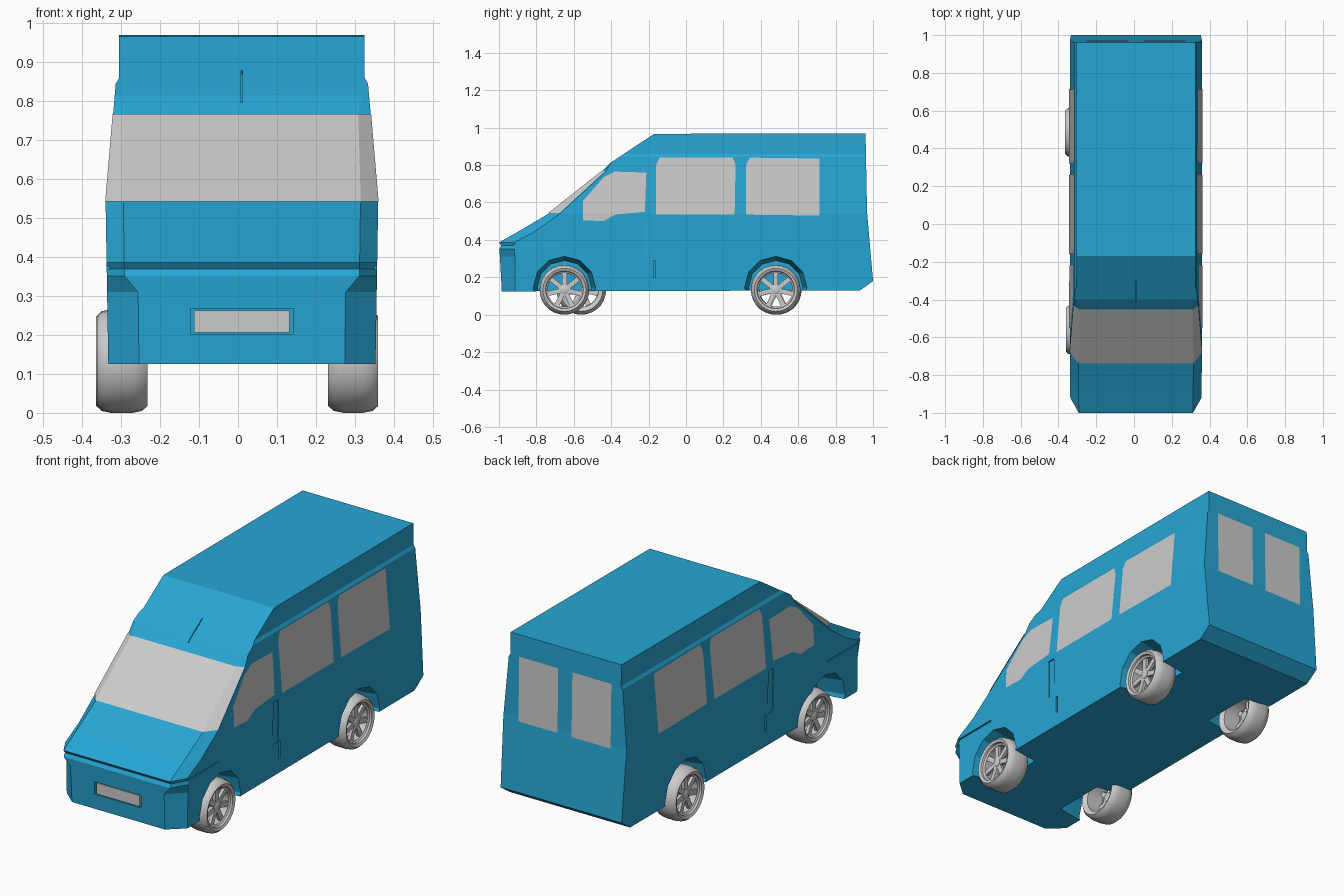
import bpy, bmesh, math
from mathutils import Matrix, Vector

if "Cube" in bpy.data.objects:
    bpy.data.objects.remove(bpy.data.objects["Cube"])

X0 = 0.01  # the body sits slightly off centre
blue = bpy.data.materials.new("blue_paint")
blue.diffuse_color = (0.02, 0.38, 0.66, 1)
blue.use_nodes = True
blue.node_tree.nodes["Principled BSDF"].inputs["Base Color"].default_value = blue.diffuse_color


def finish(bm, name, loc=(0, 0, 0), mat=None, smooth=False):
    bmesh.ops.recalc_face_normals(bm, faces=bm.faces)
    me = bpy.data.meshes.new(name)
    bm.to_mesh(me)
    bm.free()
    ob = bpy.data.objects.new(name, me)
    ob.location = loc
    bpy.context.collection.objects.link(ob)
    if mat:
        me.materials.append(mat)
    if smooth:
        bpy.ops.object.select_all(action='DESELECT')
        ob.select_set(True)
        bpy.context.view_layer.objects.active = ob
        bpy.ops.object.shade_smooth_by_angle(angle=math.radians(35))
    return ob


def add_box(bm, c, size, rot_x=0.0):
    m = Matrix.Translation(c) @ Matrix.Rotation(rot_x, 4, 'X') @ Matrix.Diagonal((*size, 1))
    bmesh.ops.create_cube(bm, size=1, matrix=m)


WIDTH = [(0.12, 0.343), (0.54, 0.35), (0.845, 0.324), (0.86, 0.315), (0.98, 0.315)]


def half_width(z):
    for (z0, w0), (z1, w1) in zip(WIDTH, WIDTH[1:]):
        if z <= z1:
            return w0 + (w1 - w0) * (z - z0) / (z1 - z0)
    return WIDTH[-1][1]


def split_at(bm, z):
    bmesh.ops.bisect_plane(bm, geom=bm.verts[:] + bm.edges[:] + bm.faces[:], dist=1e-5,
                           plane_co=(0, 0, z), plane_no=(0, 0, 1))


# Body side profile: y, z, set-back of the outer edge, inner column position
PROFILE = [
    (-0.985, 0.125, 0.07, 0.77), (-0.995, 0.31, 0.08, 0.77), (-0.998, 0.352, 0.08, 0.87),
    (-0.988, 0.37, 0.08, 0.87), (-1.0, 0.386, 0.08, 0.87), (-0.9, 0.443, 0.09, 0.87),
    (-0.735, 0.54, 0.06, 0.87), (-0.45, 0.765, 0.02, 0.90), (-0.40, 0.815, 0.0, 0.95),
    (-0.17, 0.967, 0, 0.95), (0.96, 0.97, 0, 0.95), (0.968, 0.55, 0, 0.9),
    (1.0, 0.18, 0, 0.9), (0.93, 0.13, 0, 0.9)]


def row_points(row):
    y, z, back, inner = row
    return [Vector((-1, y + back, z)), Vector((-inner, y, z)),
            Vector((inner, y, z)), Vector((1, y + back, z))]


bm = bmesh.new()
rows = [[bm.verts.new(p) for p in row_points(r)] for r in PROFILE]
for a, b in zip(rows, rows[1:] + rows[:1]):
    for i in range(3):
        bm.faces.new((a[i], a[i + 1], b[i + 1], b[i]))
for i in (0, 3):
    bm.faces.new([r[i] for r in rows])
for z, _ in WIDTH[1:4]:
    split_at(bm, z)
for v in bm.verts:
    v.co.x *= half_width(v.co.z)
body = finish(bm, "van_body", (X0, 0, 0), blue)

# Cutter: wheel arches, panel slots, plate recess, roof groove
bm = bmesh.new()
for s in (-1, 1):
    for y in (-0.65, 0.48):
        m = Matrix.Translation((s * 0.35, y, 0.145)) @ Matrix.Rotation(s * math.pi / 2, 4, 'Y')
        bmesh.ops.create_cone(bm, cap_ends=True, segments=12, radius1=0.145, radius2=0.19,
                              depth=0.3, matrix=m)
    add_box(bm, (s * 0.36, -0.80, 0.372), (0.04, 0.26, 0.008))
    add_box(bm, (s * 0.35, -0.168, 0.245), (0.03, 0.012, 0.09))
    add_box(bm, (s * 0.36, -0.205, 0.40), (0.034, 0.04, 0.22))
add_box(bm, (0, -1.0, 0.235), (0.265, 0.05, 0.066))
add_box(bm, (0, -0.362, 0.84), (0.004, 0.14, 0.02), math.atan2(0.152, 0.23))
cutter = finish(bm, "body_cutter", (X0, 0, 0))
cutter.hide_render = True
cutter.hide_viewport = True
cut = body.modifiers.new("openings", 'BOOLEAN')
cut.operation = 'DIFFERENCE'
cut.solver = 'EXACT'
cut.object = cutter

# Number plate in its recess
bm = bmesh.new()
add_box(bm, (0, -0.98, 0.235), (0.245, 0.02, 0.056))
finish(bm, "front_plate", (X0, 0, 0))

# Windscreen follows the body columns
bm = bmesh.new()
lift = Vector((0, -0.0025, 0.003))
pane = []
for r in (PROFILE[6], PROFILE[7]):
    pts = row_points(r)
    for p in pts:
        p.x *= half_width(p.z) + 0.001
    pane.append([bm.verts.new(p + lift) for p in pts])
for i in range(3):
    bm.faces.new((pane[0][i], pane[0][i + 1], pane[1][i + 1], pane[1][i]))
finish(bm, "windscreen", (X0, 0, 0))

# Side windows, laid on both flanks
SIDE_WINDOWS = {
    "front_door_window": [(-0.55, 0.505), (-0.44, 0.50), (-0.38, 0.535), (-0.22, 0.55),
                          (-0.212, 0.76), (-0.38, 0.765), (-0.44, 0.735), (-0.55, 0.61)],
    "middle_window": [(-0.16, 0.535), (0.26, 0.535), (0.265, 0.80), (0.25, 0.84),
                      (-0.14, 0.84), (-0.16, 0.80)],
    "rear_side_window": [(0.32, 0.535), (0.715, 0.53), (0.715, 0.835), (0.34, 0.84), (0.32, 0.80)]}
for name, outline in SIDE_WINDOWS.items():
    for s, side in ((-1, "left"), (1, "right")):
        bm = bmesh.new()
        f = bm.faces.new([bm.verts.new((s, y, z)) for y, z in outline])
        split_at(bm, 0.54)
        for v in bm.verts:
            v.co.x = s * (half_width(v.co.z) + 0.003)
        finish(bm, f"{side}_{name}", (X0, 0, 0))

# Back door windows
for s, side in ((-1, "left"), (1, "right")):
    bm = bmesh.new()
    bm.faces.new([bm.verts.new((s * x, 0.972 - (z - 0.55) * 0.019, z))
                  for x, z in ((0.04, 0.53), (0.262, 0.53), (0.262, 0.86), (0.04, 0.86))])
    finish(bm, f"{side}_back_window", (X0, 0, 0))

# Wheel lathe outlines: x outwards from the wheel centre, radius
TYRE = [(-0.055, 0.098), (-0.065, 0.115), (-0.05, 0.128), (-0.025, 0.133), (0.025, 0.133),
        (0.05, 0.128), (0.064, 0.115), (0.058, 0.101), (0.048, 0.099), (0.042, 0.09), (-0.05, 0.092)]
HUB = [(0.0, 0.0), (0.0, 0.024), (0.042, 0.024), (0.046, 0.018), (0.046, 0.0)]


def lathe(bm, outline, n, closed):
    rings = [[bm.verts.new((x, r * math.cos(2 * math.pi * i / n), r * math.sin(2 * math.pi * i / n)))
              for i in range(n)] for x, r in outline]
    pairs = list(zip(rings, rings[1:])) + ([(rings[-1], rings[0])] if closed else [])
    for a, b in pairs:
        for i in range(n):
            bm.faces.new((a[i], a[(i + 1) % n], b[(i + 1) % n], b[i]))
    bmesh.ops.remove_doubles(bm, verts=bm.verts, dist=1e-5)


def wheel(name, s, x, y):
    bm = bmesh.new()
    lathe(bm, TYRE, 28, True)
    lathe(bm, HUB, 16, False)
    for i in range(7):
        m = (Matrix.Rotation(2 * math.pi * i / 7, 4, 'X') @ Matrix.Translation((0.032, 0, 0.057))
             @ Matrix.Diagonal((0.016, 0.026, 0.074, 1)))
        bmesh.ops.create_cube(bm, size=1, matrix=m)
    bmesh.ops.scale(bm, vec=(s, 1, 1), verts=bm.verts)
    finish(bm, name, (x, y, 0.133), smooth=True)


wheel("front_right_wheel", 1, 0.296, -0.65)
wheel("rear_right_wheel", 1, 0.296, 0.48)
wheel("front_left_wheel", -1, -0.297, -0.56)
wheel("rear_left_wheel", -1, -0.30, 0.485)
